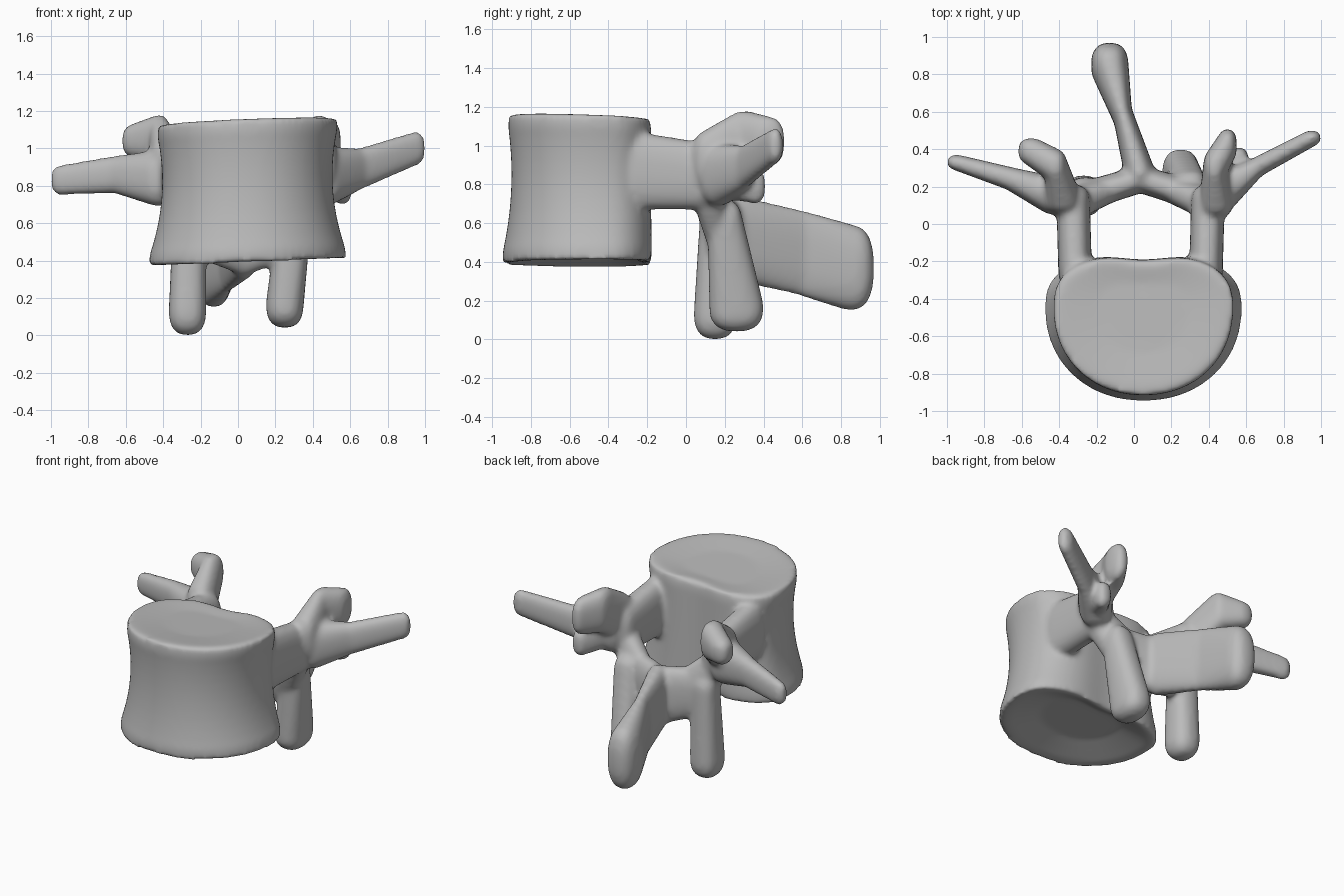
import bpy
import bmesh
from math import cos, sin, pi, exp, sqrt, copysign

cube = bpy.data.objects.get("Cube")
if cube:
    bpy.data.objects.remove(cube, do_unlink=True)

bm = bmesh.new()


def power(value, exponent):
    return copysign(abs(value) ** exponent, value)


def knob_points(x, y, z, width, height, depth=None, count=240):
    """Evenly spread points on a slightly boxy ellipsoid, sized by its radii."""
    depth = depth or width
    golden_angle = pi * (3 - sqrt(5))
    for i in range(count):
        level = 1 - (2 * i + 1) / count
        spread, turn = sqrt(1 - level * level), i * golden_angle
        yield (x + width * power(spread * cos(turn), .8),
               y + depth * power(spread * sin(turn), .8),
               z + height * power(level, .8))


def chain(*knobs):
    """Add a limb made of the hulls around each neighbouring pair of knobs."""
    for pair in zip(knobs, knobs[1:]):
        link = bmesh.new()
        for knob in pair:
            for point in knob_points(*knob):
                link.verts.new(point)
        bmesh.ops.convex_hull(link, input=link.verts[:])
        copies = {vert: bm.verts.new(vert.co) for vert in link.verts if vert.link_faces}
        for face in link.faces:
            bm.faces.new([copies[vert] for vert in face.verts])
        link.free()


def mirrored_chain(*knobs, middle=.035):
    """Add a limb on both sides of the middle plane of the arch."""
    for side in (-1, 1):
        chain(*[(middle + side * offset, *rest) for offset, *rest in knobs])


def kidney_ring(level, scale, steps=72):
    """Add one kidney-shaped section of the body; level runs from bottom to top."""
    flare = (level - .6) ** 2
    half_width = .455 + flare / 4
    front_depth = .45 + flare / 6
    back_depth = .3
    ring = []
    for i in range(steps):
        angle = 2 * pi * i / steps
        across, along = cos(angle), sin(angle)
        if along > 0:
            x = half_width * power(across, .85)
            notch = .04 * along * exp(-(x / .2) ** 2)
            y = back_depth * power(along, .75) - notch
        else:
            x = half_width * power(across, .95)
            y = front_depth * power(along, .95)
        tilt = .04 * (x - y * level) * scale
        z = .39 + .75 * level + tilt
        ring.append(bm.verts.new((.05 + x * scale, y * scale - .45, z)))
    return ring


# Body: waisted drum with a dished underside and nearly flat top
underside = [(.08, .5), (.01, .85), (0, .97)]
wall = [(i / 12, 1) for i in range(1, 12)]
top = [(1, .97), (1, .85), (.98, .5)]
rings = [kidney_ring(*section) for section in underside + wall + top]
for low, high in zip(rings, rings[1:]):
    for i in range(len(low)):
        bm.faces.new((low[i - 1], low[i], high[i], high[i - 1]))
bm.faces.new(rings[0][::-1])
bm.faces.new(rings[-1])

# Pedicles: bridges from the body to the arch
mirrored_chain((.35, -.25, .87, .09, .2), (.36, .12, .84, .09, .17))

# Laminae: sloping plates closing the canal behind
mirrored_chain((.33, .12, .74, .08, .12),
               (.2, .18, .57, .1, .17, .07),
               (0, .24, .52, .07, .2))

# Upper joint processes
chain((.44, .12, .92, .09, .16),
      (.43, .3, 1.03, .06, .15, .1),
      (.5, .42, 1.02, .05, .13, .09))
chain((-.38, .14, .92, .09, .15),
      (-.42, .31, 1.05, .06, .13, .09),
      (-.55, .39, 1.04, .07, .09))

# Small spur under the left side process
chain((.5, .24, .82, .07, .1), (.56, .36, .79, .05, .09))

# Lower joint processes
chain((.3, .2, .6, .09, .12), (.25, .26, .16, .1, .12, .14))
chain((-.26, .16, .6, .09, .12), (-.27, .15, .13, .1, .13, .11))

# Side processes
chain((.46, .17, .85, .1, .16),
      (.65, .3, .89, .05, .11),
      (.95, .46, 1, .05, .09, .04))
chain((-.42, .15, .84, .1, .15),
      (-.65, .24, .86, .06, .1),
      (-.95, .33, .83, .05, .08, .04))

# Rear spine: deep thin blade with a swollen end
chain((.03, .27, .52, .08, .22),
      (-.06, .58, .45, .05, .22, .08),
      (-.13, .85, .37, .1, .22, .12))

bmesh.ops.recalc_face_normals(bm, faces=bm.faces[:])
mesh = bpy.data.meshes.new("vertebra")
bm.to_mesh(mesh)
bm.free()
vertebra = bpy.data.objects.new("vertebra", mesh)
bpy.context.collection.objects.link(vertebra)

# Fuse all parts into one softly blended bone
fuse = vertebra.modifiers.new("fuse", "REMESH")
fuse.mode = "VOXEL"
fuse.voxel_size = .016
fuse.use_smooth_shade = True
soften = vertebra.modifiers.new("soften", "SMOOTH")
soften.factor = .5
soften.iterations = 10

# Plain grey bone
bone = bpy.data.materials.new("bone_grey")
bone.use_nodes = True
grey = (.5, .5, .5, 1)
bone.diffuse_color = grey
bone.node_tree.nodes["Principled BSDF"].inputs["Base Color"].default_value = grey
mesh.materials.append(bone)
